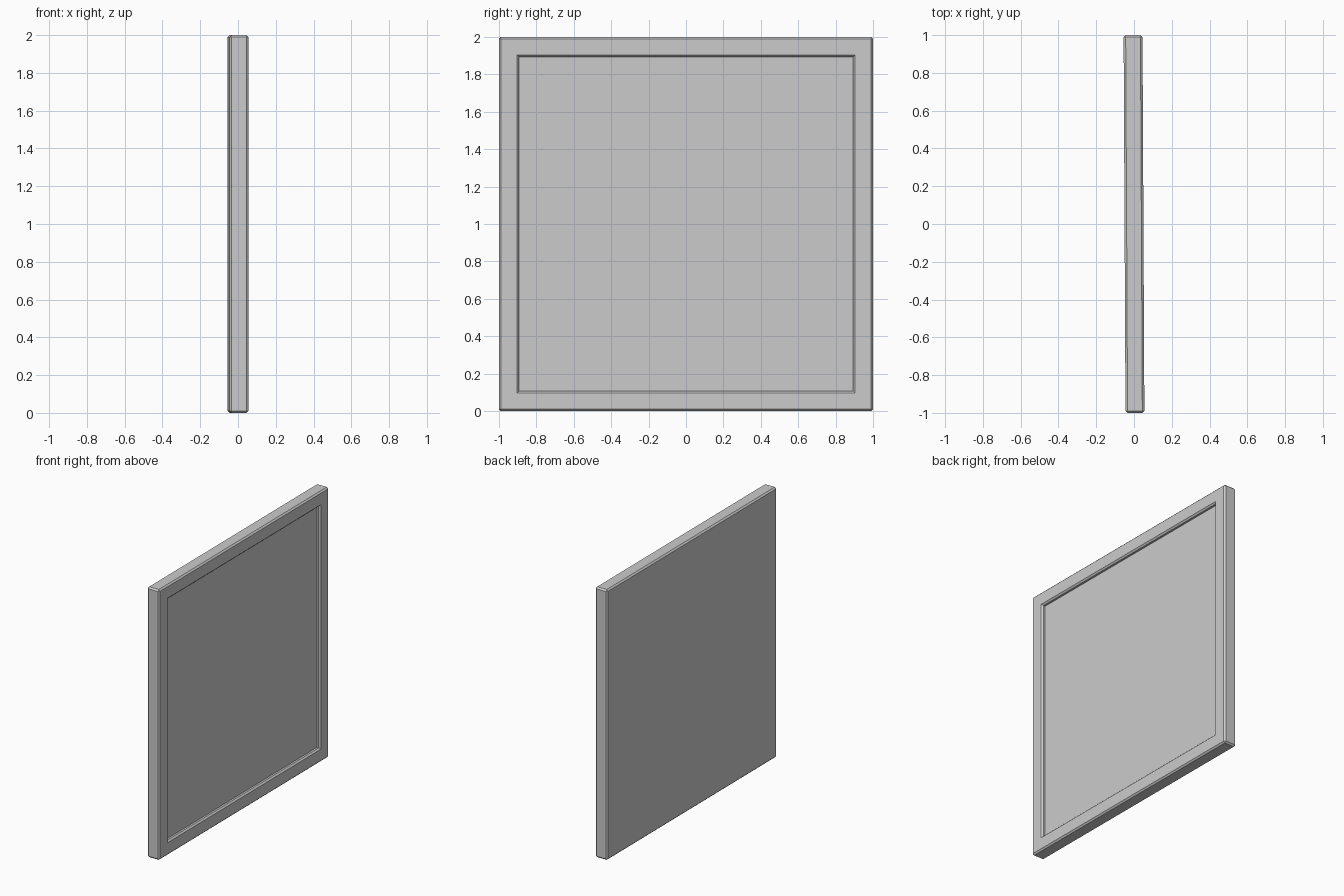
import bpy
import bmesh
from mathutils import Matrix

cube = bpy.data.objects.get("Cube")
if cube:
    bpy.data.objects.remove(cube, do_unlink=True)

THICK, SIZE, BORDER, DEPTH, CHAMFER = 0.1, 2.0, 0.14, 0.025, 0.011

# Plain grey for the whole panel
grey = bpy.data.materials.new("plain grey")
grey.use_nodes = True
colour = (0.6, 0.6, 0.6, 1)
grey.diffuse_color = colour
grey.node_tree.nodes["Principled BSDF"].inputs["Base Color"].default_value = colour

# Square slab
bm = bmesh.new()
bmesh.ops.create_cube(bm, size=1)
bmesh.ops.scale(bm, vec=(THICK, SIZE, SIZE), verts=bm.verts)
bm.normal_update()

# Sunken field on the +x side
face = next(f for f in bm.faces if f.normal.x > 0.9)
bmesh.ops.inset_region(bm, faces=[face], thickness=BORDER + CHAMFER)
floor = bmesh.ops.extrude_face_region(bm, geom=[face])
floor_verts = [v for v in floor["geom"] if isinstance(v, bmesh.types.BMVert)]
if face.is_valid:
    bmesh.ops.delete(bm, geom=[face], context="FACES_ONLY")
bmesh.ops.translate(bm, vec=(-DEPTH, 0, 0), verts=floor_verts)
bm.normal_update()


# Chamfer the rims of both broad sides and the lip of the sunken field
def on_rim(edge):
    level = all(abs(abs(v.co.x) - THICK / 2) < 0.001 for v in edge.verts)
    return level and edge.calc_face_angle(0) > 1


rims = [e for e in bm.edges if on_rim(e)]
bmesh.ops.bevel(bm, geom=rims, offset=CHAMFER, segments=1,
                affect="EDGES", clamp_overlap=True)

# Stand upright with a slight turn
bmesh.ops.recalc_face_normals(bm, faces=bm.faces)
turn = Matrix.Translation((0, 0, SIZE / 2)) @ Matrix.Rotation(0.005, 4, "Z")
bmesh.ops.transform(bm, matrix=turn, verts=bm.verts)

mesh = bpy.data.meshes.new("panel")
bm.to_mesh(mesh)
bm.free()
mesh.materials.append(grey)
bpy.context.collection.objects.link(bpy.data.objects.new("panel", mesh))
